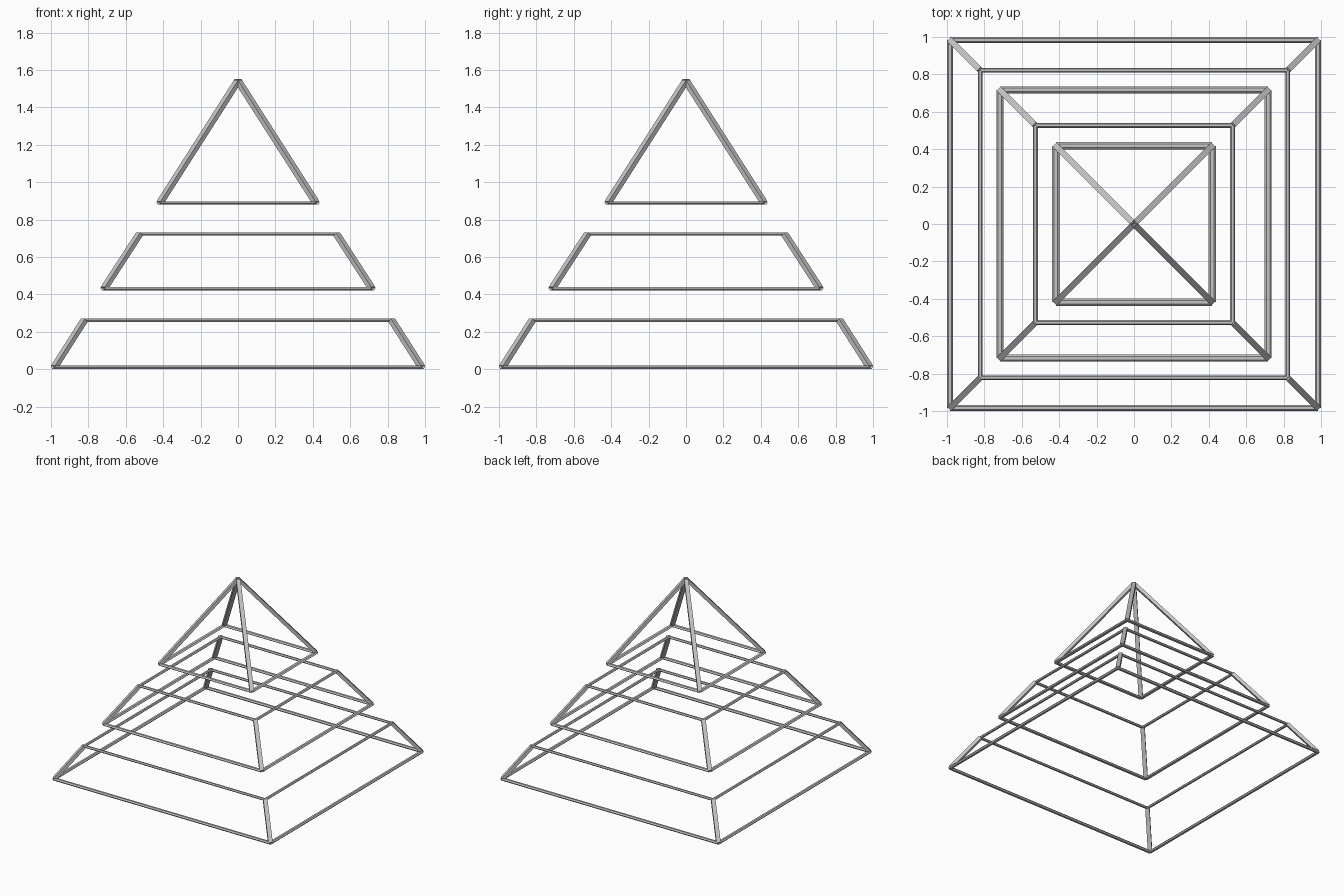
import bpy, bmesh, math
from mathutils import Vector, Matrix

cube = bpy.data.objects.get("Cube")
if cube:
    bpy.data.objects.remove(cube)

grey = bpy.data.materials.new("metal_grey")
grey.use_nodes = True
grey.diffuse_color = (0.56, 0.56, 0.56, 1)
grey.node_tree.nodes["Principled BSDF"].inputs["Base Color"].default_value = (0.56, 0.56, 0.56, 1)


def four_bars(name, start, end, section):
    """Bar with the given cross-section from start to end, repeated on four sides."""
    start, end = Vector(start), Vector(end)
    along = (end - start).normalized()
    side = along.cross(Vector((0, 0, 1))).normalized()
    up = side.cross(along)
    bm = bmesh.new()
    for turn in range(4):
        spin = Matrix.Rotation(turn * math.pi / 2, 3, 'Z')
        low, high = [[bm.verts.new(spin @ (point + side * u + up * v)) for u, v in section]
                     for point in (start, end)]
        for i in range(len(section)):
            bm.faces.new((low[i - 1], low[i], high[i], high[i - 1]))
        bm.faces.new(low[::-1])
        bm.faces.new(high)
    bmesh.ops.recalc_face_normals(bm, faces=bm.faces)
    mesh = bpy.data.meshes.new(name)
    bm.to_mesh(mesh)
    bm.free()
    mesh.materials.append(grey)
    bpy.context.collection.objects.link(bpy.data.objects.new(name, mesh))


def rail(name, half, z, width, height):
    """Square ring of flattened hexagonal rails."""
    w, h = width / 2, height / 2
    section = [(w, 0), (w / 2, h), (-w / 2, h), (-w, 0), (-w / 2, -h), (w / 2, -h)]
    four_bars(name, (-half, -half, z), (half, -half, z), section)


def struts(name, half_low, z_low, half_high, z_high):
    """Four sloping corner struts with a flat outer face."""
    w, h = 0.016, 0.013
    section = [(w, h), (-w, h), (-w, -h), (w, -h)]
    four_bars(name, (half_low, half_low, z_low), (half_high, half_high, z_high), section)


# Lower tier
rail("lower_base_rail", 0.984, 0.011, 0.032, 0.02)
rail("lower_top_rail", 0.822, 0.262, 0.026, 0.017)
struts("lower_corner_struts", 0.982, 0.011, 0.822, 0.262)

# Middle tier
rail("middle_base_rail", 0.717, 0.43, 0.036, 0.018)
rail("middle_top_rail", 0.527, 0.723, 0.028, 0.017)
struts("middle_corner_struts", 0.717, 0.43, 0.527, 0.723)

# Peak, with struts meeting at the apex
rail("peak_base_rail", 0.418, 0.889, 0.04, 0.017)
struts("peak_struts", 0.418, 0.889, 0.0, 1.543)
